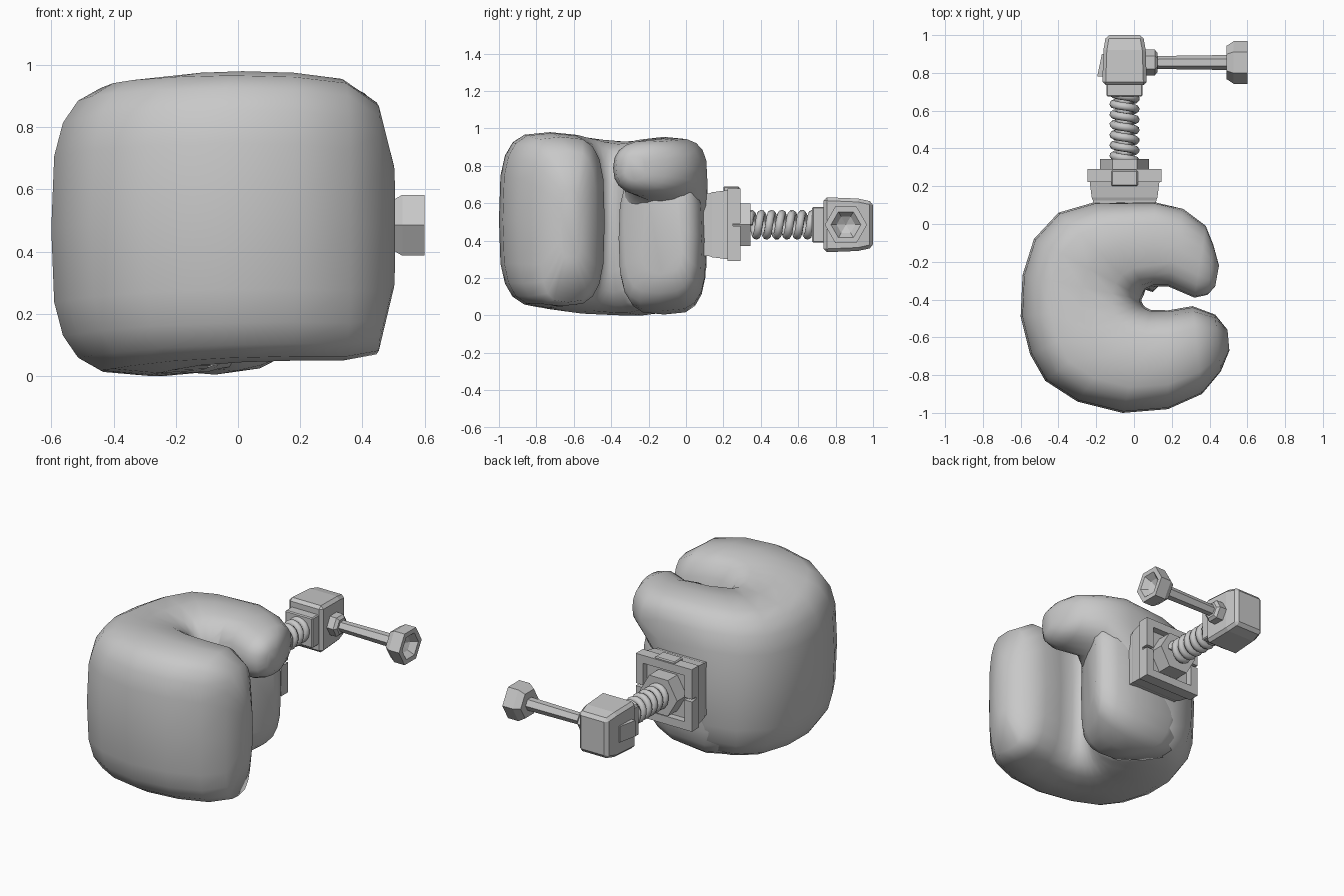
import bpy, bmesh, math

cube = bpy.data.objects.get("Cube")
if cube:
    bpy.data.objects.remove(cube, do_unlink=True)

GREY = (0.58, 0.58, 0.58, 1)
mat = bpy.data.materials.new("plain grey")
mat.use_nodes = True
mat.diffuse_color = GREY
mat.node_tree.nodes["Principled BSDF"].inputs["Base Color"].default_value = GREY

CX, CZ = -0.05, 0.485   # axis of the mount and spring
HY = 0.855              # axis of the handle


def finish(name, bm, smooth=False, bevel=0):
    bmesh.ops.remove_doubles(bm, verts=bm.verts, dist=1e-5)
    bmesh.ops.recalc_face_normals(bm, faces=bm.faces)
    for f in bm.faces:
        f.smooth = smooth
    mesh = bpy.data.meshes.new(name)
    bm.to_mesh(mesh)
    bm.free()
    mesh.materials.append(mat)
    obj = bpy.data.objects.new(name, mesh)
    bpy.context.collection.objects.link(obj)
    if bevel:
        mod = obj.modifiers.new("bevel", "BEVEL")
        mod.width = bevel
        mod.segments = 1


def skin(name, rings, smooth=False, bevel=0):
    """Join rings of equal point count into a closed capped surface."""
    bm = bmesh.new()
    rows = [[bm.verts.new(p) for p in ring] for ring in rings]
    n = len(rows[0])
    for a, b in zip(rows, rows[1:]):
        for k in range(n):
            j = (k + 1) % n
            bm.faces.new((a[k], a[j], b[j], b[k]))
    bm.faces.new(rows[0])
    bm.faces.new(rows[-1])
    finish(name, bm, smooth, bevel)


def pad(name, stations, count=20):
    """Padded sweep; each station is outer x, y, inner x, y, bottom, top."""
    rings = []
    for ox, oy, ix, iy, lo, hi in stations:
        power = 2 / (3.4 if hi - lo > 0.45 else 2.4)
        ring = []
        for k in range(count):
            a = math.tau * k / count
            c = math.copysign(abs(math.cos(a)) ** power, math.cos(a))
            s = math.copysign(abs(math.sin(a)) ** power, math.sin(a))
            t = (1 + c) / 2
            ring.append((ix + (ox - ix) * t, iy + (oy - iy) * t,
                         (lo + hi) / 2 + s * (hi - lo) / 2))
        rings.append(ring)
    skin(name, rings, smooth=True)


def turned(name, profile, axis="y", sides=6, stretch=1, bevel=0):
    """Prism along an axis from (position, radius) pairs; square if 4 sides."""
    start = math.pi / 4 if sides == 4 else 0
    grow = math.sqrt(2) if sides == 4 else 1
    rings = []
    for pos, r in profile:
        ring = []
        for k in range(sides):
            a = start + math.tau * k / sides
            u, v = r * grow * math.cos(a), CZ + r * grow * math.sin(a) * stretch
            ring.append((CX + u, pos, v) if axis == "y" else (pos, HY + u, v))
        rings.append(ring)
    skin(name, rings, bevel=bevel)


def box(name, x, y, z, bevel=0):
    rings = [[(x[0], v, z[0]), (x[1], v, z[0]), (x[1], v, z[1]), (x[0], v, z[1])]
             for v in y]
    skin(name, rings, bevel=bevel)


# Fist: thumb, back of the hand, then curled fingers
pad("glove", [
    (.45, -.22, .43, -.33, .72, .86),
    (.42, -.11, .39, -.375, .67, .91),
    (.38, -.01, .32, -.39, .64, .935),
    (.26, .08, .18, -.33, .61, .945),
    (.11, .115, .10, -.33, .46, .95),
    (-.21, .115, .06, -.35, .02, .955),
    (-.40, .06, .05, -.38, .01, .95),
    (-.53, -.08, .045, -.39, 0, .935),
    (-.59, -.27, .04, -.40, 0, .93),
    (-.60, -.49, .04, -.41, .005, .94),
    (-.55, -.69, .045, -.42, .01, .955),
    (-.47, -.83, .05, -.43, .02, .965),
    (-.30, -.94, .06, -.44, .035, .975),
    (-.06, -1.0, .09, -.455, .045, .98),
    (.18, -.98, .18, -.457, .05, .975),
    (.36, -.90, .31, -.435, .05, .955),
    (.46, -.78, .43, -.48, .07, .88),
    (.505, -.67, .495, -.56, .28, .68),
])

# Palm under the thumb, its face slanting in towards the slot
pad("palm", [
    (-.38, .04, -.02, -.34, .015, .84),
    (-.20, .11, .055, -.345, .005, .80),
    (.06, .108, .08, -.355, .025, .76),
    (.19, .085, .10, -.36, .065, .76),
    (.27, .04, .13, -.33, .12, .76),
    (.28, -.02, .18, -.24, .22, .70),
])

# Wrist mount with a split square frame
turned("mount_base", [(.08, .165), (.125, .168), (.14, .174), (.235, .186)], sides=4)
turned("mount_plate", [(.222, .195), (.25, .195)], sides=4)
for side, s in (("lower", -1), ("upper", 1)):
    far, near = CZ + s * .195, CZ + s * .145
    box(side + "_frame_beam", (CX - .195, CX + .195), (.248, .292),
        sorted((far, near)))
    for hand, h in (("right", -1), ("left", 1)):
        box(f"{side}_{hand}_frame_stub", sorted((CX + h * .195, CX + h * .145)),
            (.248, .292), sorted((near, CZ + s * .008)))
box("mount_latch", (CX - .07, CX + .07), (.2, .285), (.64, .69), bevel=.006)
turned("mount_nut", [(.24, .13), (.345, .13)])

# Coil spring
curve = bpy.data.curves.new("spring", "CURVE")
curve.dimensions = "3D"
curve.bevel_depth = 0.022
curve.bevel_resolution = 2
curve.use_fill_caps = True
turns, steps = 6.5, 16
total = int(turns * steps)
spline = curve.splines.new("POLY")
spline.points.add(total)
for i, p in enumerate(spline.points):
    a = math.tau * i / steps
    p.co = (CX + .058 * math.cos(a), .335 + .355 * i / total,
            CZ + .058 * math.sin(a), 1)
spline.use_smooth = True
curve.materials.append(mat)
bpy.context.collection.objects.link(bpy.data.objects.new("spring", curve))

# End block with its collar and side tab
turned("block_collar", [(.675, .095), (.75, .095)], sides=4, bevel=.006)
turned("end_block", [(.735, .118), (.92, .112), (1.0, .098)], sides=4,
       stretch=1.25, bevel=.018)
skin("block_tab", [[(-.14, y, z), (x, y, z), (x, y, 2 * CZ - z), (-.14, y, 2 * CZ - z)]
                   for x, y, z in ((-.195, .78, .435), (-.17, .90, .435))])

# Crank handle
turned("handle_collar", [(.05, .068), (.11, .068), (.125, .05)], axis="x")
turned("handle_rod", [(.1, .034), (.53, .04)], axis="x")
turned("handle_knob", [(.49, .088), (.528, .113), (.60, .113), (.60, .08),
                       (.565, .05), (.54, 0)], axis="x")
